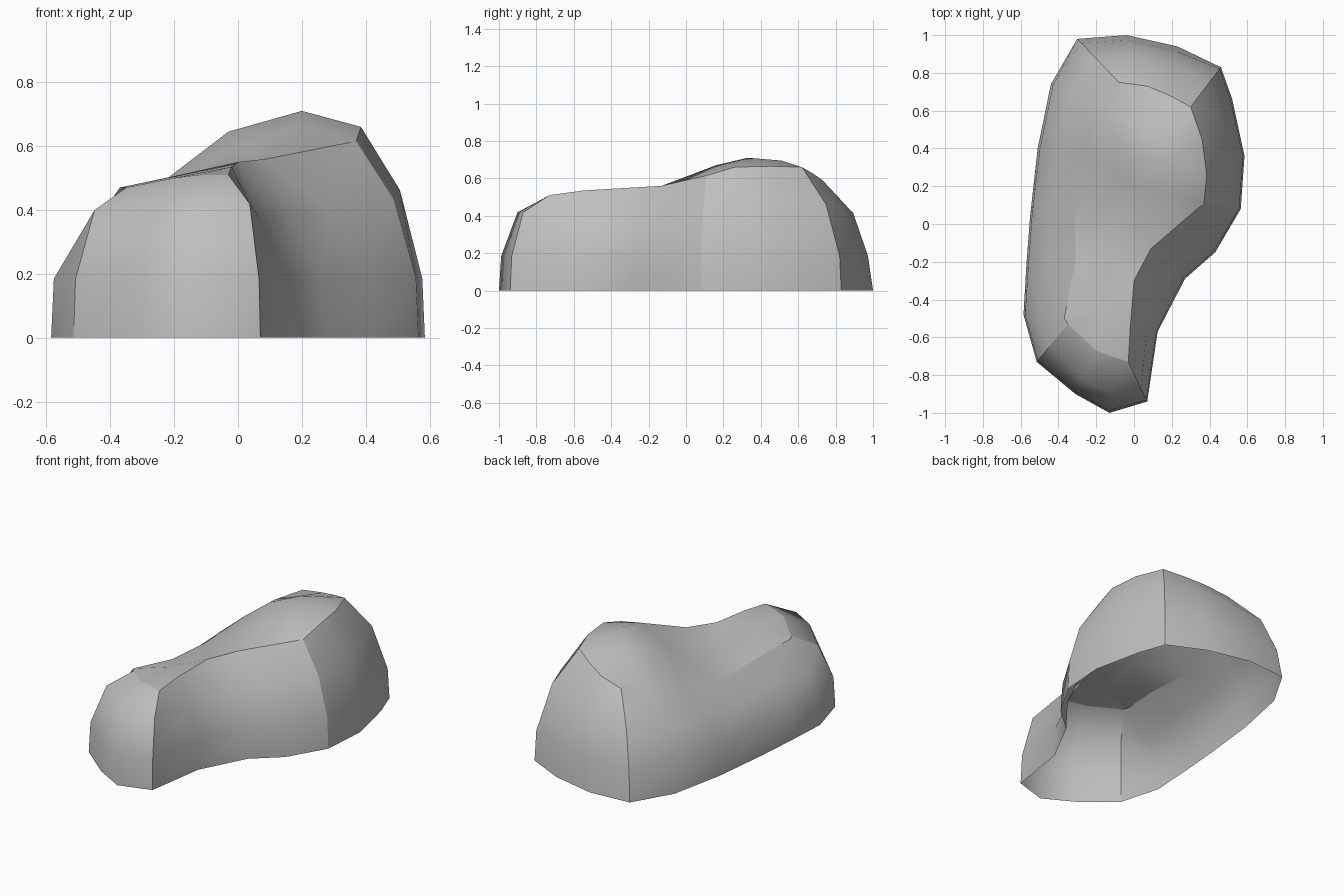
import bpy
import bmesh
from mathutils import Vector
from mathutils.geometry import delaunay_2d_cdt

cube = bpy.data.objects.get("Cube")
if cube:
    bpy.data.objects.remove(cube, do_unlink=True)

# Ground outline, counterclockwise from the front tip
outline = [(-.13, -1), (.07, -.94), (.125, -.57), (.27, -.29), (.43, -.15),
           (.565, .08), (.585, .36), (.52, .66), (.46, .83), (.23, .94),
           (-.04, 1), (-.3, .98), (-.44, .74), (-.51, .4), (-.55, .04),
           (-.57, -.22), (-.585, -.48), (-.515, -.73), (-.31, -.9)]

# Crest where the flanks meet the top, one point per outline point
crest = [(-.12, -.7, .51), (-.03, -.73, .51), (-.02, -.55, .535), (0, -.3, .55),
         (.09, -.13, .56), (.37, .11, .615), (.385, .26, .66), (.36, .45, .665),
         (.3, .62, .66), (.19, .68, .625), (.07, .73, .59), (-.08, .75, .56),
         (-.17, .6, .53), (-.22, .38, .5), (-.31, .12, .41), (-.31, -.2, .43),
         (-.37, -.5, .47), (-.35, -.53, .47), (-.2, -.67, .5)]

# High points inside the crest
summit = [(.2, .33, .71), (.25, .51, .695), (.08, .5, .66), (.2, .16, .67),
          (-.03, .36, .645), (0, .2, .6), (-.1, -.15, .5), (-.18, -.45, .51)]

# Lean and relative height of the shoulder: blunt nose, sloping left side
nose, left_side = (.33, .82), (.48, .74)
shoulders = {0: nose, 1: nose, 18: nose, 17: (.4, .85), 16: (.43, .62),
             15: left_side, 14: left_side}
plain_shoulder = (.39, .7)

# Hard corners that run up the flanks, and the soft stretch of the crest
corner_columns = {1, 5, 8, 11, 17}
soft_crest = {11, 12, 13}


def make_material(name, colour):
    material = bpy.data.materials.new(name)
    material.use_nodes = True
    material.diffuse_color = colour
    shader = material.node_tree.nodes["Principled BSDF"]
    shader.inputs["Base Color"].default_value = colour
    shader.inputs["Roughness"].default_value = 0.9
    return material


def flank_column(ground, top, shoulder):
    """Points of one vertical line that leans in towards the crest."""
    ground, top = Vector((*ground, 0)), Vector(top)
    skirt_lean = .1 if ground.y > .9 else .04
    column = [ground]
    for lean, height in ((skirt_lean, .185),
                         (shoulder[0], top.z * shoulder[1])):
        point = ground.lerp(top, lean)
        point.z = height
        column.append(point)
    return column + [top]


bm = bmesh.new()
columns = []
for i, (ground, top) in enumerate(zip(outline, crest)):
    points = flank_column(ground, top, shoulders.get(i, plain_shoulder))
    columns.append([bm.verts.new(p) for p in points])
count = len(columns)

# Flanks, left open underneath
for i, column in enumerate(columns):
    following = columns[(i + 1) % count]
    for low in range(len(column) - 1):
        bm.faces.new((column[low], following[low],
                      following[low + 1], column[low + 1]))

# Top surface, triangulated inside the crest
top_verts = [column[-1] for column in columns]
top_verts += [bm.verts.new(p) for p in summit]
flat_points = [Vector(v.co.xy) for v in top_verts]
crest_edges = [(i, (i + 1) % count) for i in range(count)]
result = delaunay_2d_cdt(flat_points, crest_edges, [], 1, 1e-6)
faces, originals = result[2], result[3]
for face in faces:
    bm.faces.new([top_verts[originals[i][0]] for i in face])

# Smooth surface with hard corner and crest edges
bm.normal_update()
for face in bm.faces:
    face.smooth = True
for i, column in enumerate(columns):
    if i in corner_columns:
        for low, high in zip(column, column[1:]):
            bm.edges.get((low, high)).smooth = False
    if i not in soft_crest:
        following = columns[(i + 1) % count]
        bm.edges.get((column[-1], following[-1])).smooth = False

mesh = bpy.data.meshes.new("boulder")
bm.to_mesh(mesh)
bm.free()
mesh.materials.append(make_material("stone grey", (.52, .52, .52, 1)))
boulder = bpy.data.objects.new("boulder", mesh)
bpy.context.collection.objects.link(boulder)
